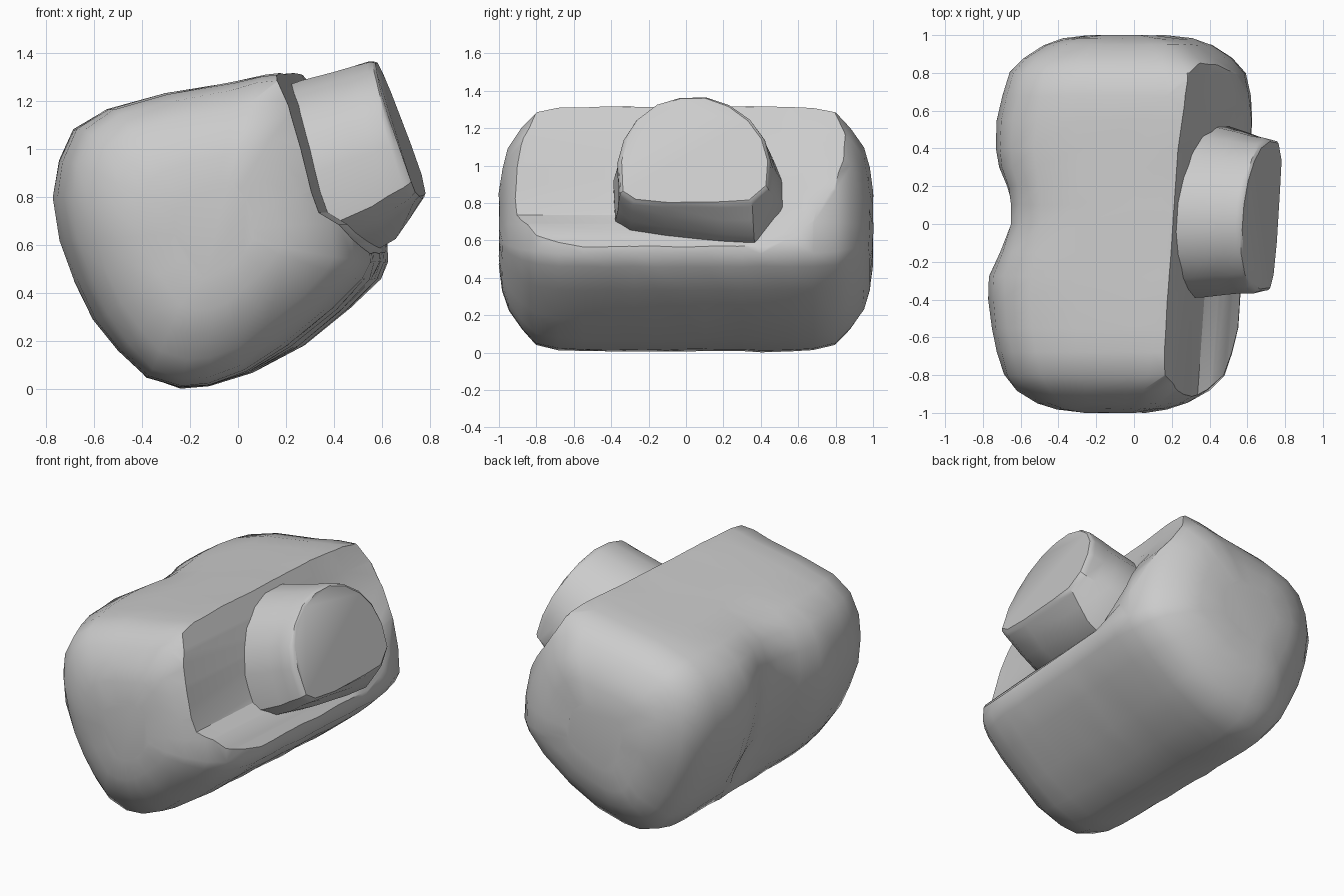
import bpy, bmesh, math, random
from mathutils import Vector

random.seed(4)
cube = bpy.data.objects.get("Cube")
if cube:
    bpy.data.objects.remove(cube, do_unlink=True)

grey = bpy.data.materials.new("plain_grey")
grey.use_nodes = True
grey.diffuse_color = (0.6, 0.6, 0.6, 1)
grey.node_tree.nodes["Principled BSDF"].inputs["Base Color"].default_value = (0.6, 0.6, 0.6, 1)


def clamp(v):
    return min(max(v, 0), 1)


def shear(p):
    """Turn the front side slightly, so it reaches further out at +y."""
    return Vector((p.x + 0.07 * clamp((p.x + 0.1) / 0.3) * p.y, p.y, p.z))


def loft(name, rings, jitter):
    """Skin a row of equal rings and cap both ends."""
    bm = bmesh.new()
    loops = []
    for ring in rings:
        loops.append([bm.verts.new(shear(p) + Vector([random.uniform(-jitter, jitter) for _ in range(3)]))
                      for p in ring])
    n = len(loops[0])
    for a, b in zip(loops, loops[1:]):
        for i in range(n):
            j = (i + 1) % n
            bm.faces.new((a[i], a[j], b[j], b[i]))
    bm.faces.new(loops[0])
    bm.faces.new(loops[-1])
    bmesh.ops.recalc_face_normals(bm, faces=bm.faces)
    mesh = bpy.data.meshes.new(name)
    bm.to_mesh(mesh)
    bm.free()
    mesh.materials.append(grey)
    obj = bpy.data.objects.new(name, mesh)
    bpy.context.collection.objects.link(obj)
    return obj


def activate(obj):
    bpy.ops.object.select_all(action='DESELECT')
    obj.select_set(True)
    bpy.context.view_layer.objects.active = obj


def smooth(obj):
    activate(obj)
    bpy.ops.object.shade_smooth_by_angle(angle=math.radians(35))


# Body: tilted convex side profile (x, z), rounded off at both ends
profile = [(0.25, 1.318), (0.36, 1.24), (0.46, 1.08), (0.54, 0.88), (0.58, 0.7),
           (0.588, 0.53), (0.555, 0.46), (0.43, 0.335),
           (0.24, 0.18), (0.05, 0.07), (-0.12, 0.015), (-0.24, 0.005), (-0.38, 0.05),
           (-0.5, 0.16), (-0.61, 0.29), (-0.69, 0.45), (-0.745, 0.62), (-0.775, 0.8),
           (-0.75, 0.95), (-0.69, 1.08), (-0.55, 1.168), (-0.3, 1.23), (0.0, 1.28), (0.14, 1.308)]
# Distance along y, then the scale across and the scale in height
half = [(0.55, 1.0, 1.0), (0.68, 0.97, 0.99), (0.8, 0.92, 0.945), (0.88, 0.81, 0.82),
        (0.95, 0.65, 0.66), (0.98, 0.5, 0.5), (0.998, 0.3, 0.3)]
stations = [(-y, sx, sz) for y, sx, sz in reversed(half)]
stations += [(y, 1.0, 1.0) for y in (-0.4, -0.28, -0.15, 0.0, 0.1, 0.2, 0.3, 0.4)] + half
cx, cz = -0.1, 0.66
rings = []
for y, sx, sz in stations:
    # The back is drawn in towards the ends and hollowed in the middle, deeper low down
    inset = 0.03 * clamp((abs(y) - 0.35) / 0.3) + 0.03 * clamp((y - 0.1) / 0.3)
    hollow = math.cos((y - 0.05) / 0.4 * math.pi / 2) ** 2 if abs(y - 0.05) < 0.4 else 0
    ring = []
    for x, z in profile:
        back = clamp((-0.42 - x) / 0.2)
        depth = 0.09 + 0.05 * clamp((1.05 - z) / 0.3)
        ring.append(Vector((cx + (x - cx) * sx + (inset + hollow * depth) * back, y, cz + (z - cz) * sz)))
    rings.append(ring)
body = loft("body", rings, 0.004)

# Recess cut above the front ledge, much shallower past the barrel at +y
deep = [(0.17, 1.4), (0.205, 1.315), (0.27, 1.18), (0.325, 1.0), (0.37, 0.82),
        (0.40, 0.735), (0.48, 0.685), (0.545, 0.61), (0.7, 0.45), (0.9, 1.4)]
shallow = [(0.19, 1.4), (0.22, 1.315), (0.28, 1.18), (0.36, 1.06), (0.44, 0.96),
           (0.50, 0.86), (0.54, 0.77), (0.575, 0.65), (0.7, 0.45), (0.9, 1.4)]
cutter = loft("recess_cutter", [[Vector((x, y, z)) for x, z in outline] for y, outline in
                                ((-1.1, deep), (0.38, deep), (0.62, shallow), (1.1, shallow))], 0)
cutter.hide_render = True
cut = body.modifiers.new("recess", 'BOOLEAN')
cut.operation = 'DIFFERENCE'
cut.solver = 'EXACT'
cut.object = cutter
activate(body)
bpy.ops.object.modifier_apply(modifier=cut.name)
bpy.data.objects.remove(cutter, do_unlink=True)
smooth(body)

# Front barrel: arched outline pushed along a tilted axis, with a sloping underside
axis = Vector((0.95, 0, 0.32)).normalized()
up = Vector((-0.32, 0, 0.95)).normalized()
centre = Vector((0.655, 0.045, 1.085))
outline = [(-0.33, -0.30), (-0.40, -0.25), (-0.41, -0.07), (-0.375, 0.06), (-0.31, 0.17),
           (-0.2, 0.255), (-0.08, 0.297), (0.06, 0.3), (0.19, 0.255), (0.3, 0.17),
           (0.375, 0.06), (0.41, -0.07), (0.40, -0.22), (0.31, -0.305), (0.15, -0.315), (-0.15, -0.315)]
rings = []
# Distance along the axis, scale, depth of the underside, flare of the low +y flank
for t, s, chin, flare in ((-0.48, 1.06, 0.14, 0.07), (-0.3, 1.05, 0.14, 0.07), (-0.17, 1.02, 0.12, 0.04),
                          (-0.09, 1.01, 0.06, 0.01), (-0.02, 1.0, 0.01, 0.0),
                          (0.0, 0.985, 0.0, 0.0), (0.012, 0.95, 0.0, 0.0)):
    ring = []
    for v, w in outline:
        drop = chin * clamp(0.65 + v) if w < -0.24 else 0
        side = v * s + (flare * clamp(0.4 - 2 * w) if v > 0.35 else 0)
        ring.append(centre + axis * t + up * (w * s - drop) + Vector((0, side, 0)))
    rings.append(ring)
smooth(loft("front_barrel", rings, 0.003))
